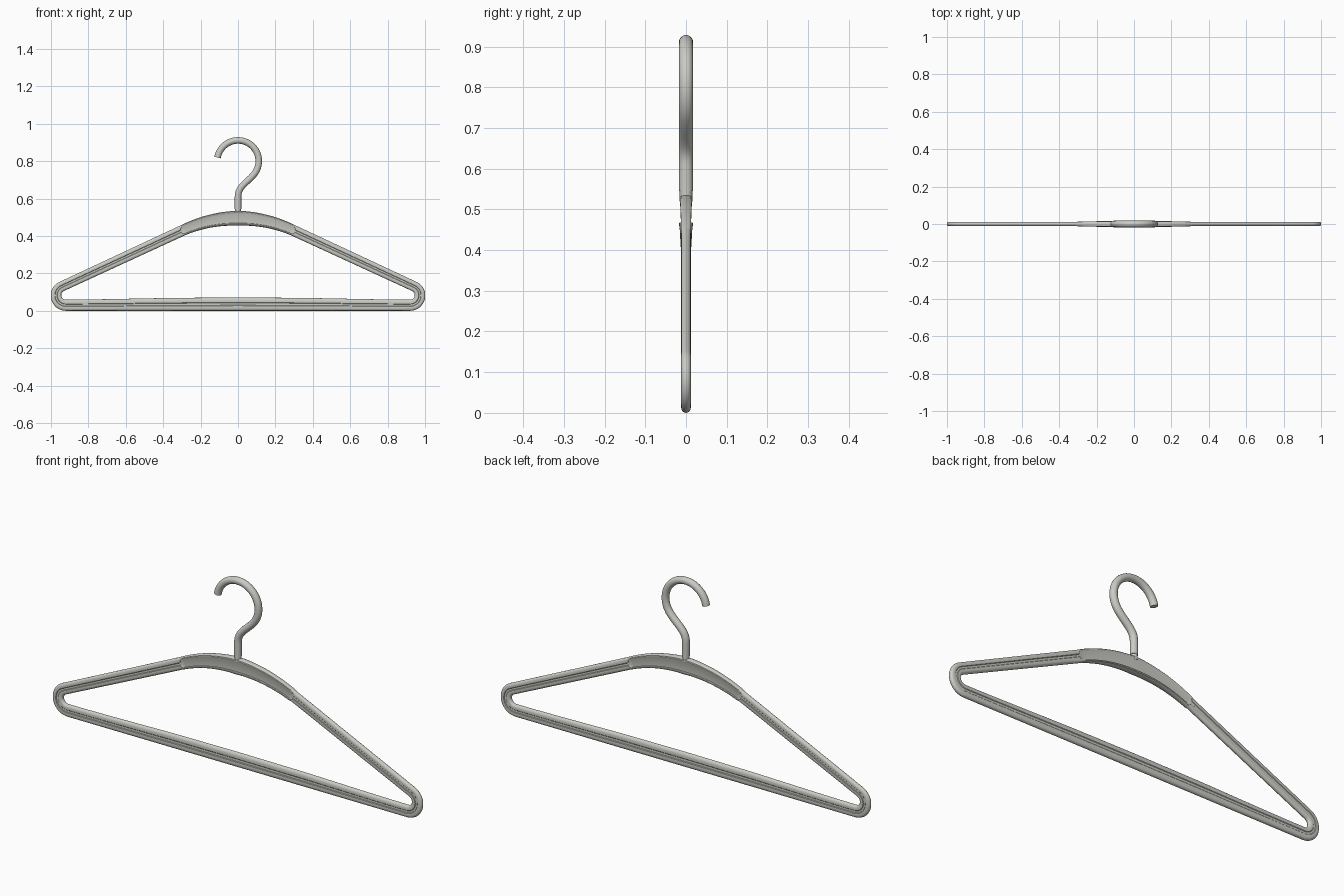
import bpy, bmesh, math
from mathutils import Vector

if "Cube" in bpy.data.objects:
    bpy.data.objects.remove(bpy.data.objects["Cube"])

mat = bpy.data.materials.new("light warm grey")
mat.diffuse_color = (0.6, 0.6, 0.56, 1)
mat.use_nodes = True
mat.node_tree.nodes["Principled BSDF"].inputs["Base Color"].default_value = mat.diffuse_color


def finish(ob):
    ob.data.materials.clear()
    ob.data.materials.append(mat)
    bpy.ops.object.select_all(action='DESELECT')
    ob.select_set(True)
    bpy.context.view_layer.objects.active = ob
    bpy.ops.object.shade_smooth_by_angle(angle=math.radians(32))


def closed_profile(half):
    # mirror a (v, y) half profile across y = 0
    return half + [(v, -y) for v, y in reversed(half[1:-1])]


# Cross-sections: v runs outward across the band, y is half thickness
ARM = closed_profile([(1, 0), (.97, .0045), (.86, .009), (.68, .0115), (.46, .012), (.24, .0117),
                      (.16, .0095), (-.16, .0095), (-.24, .0117), (-.46, .012),
                      (-.68, .0115), (-.86, .009), (-.97, .0045), (-1, 0)])
ARCH = closed_profile([(1, 0), (.98, .007), (.94, .0125), (.86, .0155), (.76, .016), (.68, .0145),
                       (.62, .0135), (-.5, .0105), (-.66, .0102), (-.70, .0165),
                       (-.78, .0178), (-.90, .0165), (-.97, .010), (-1, 0)])

# Right half of the frame: x, z, normal, half width, profile, thickness factor
SLOPE = math.radians(24.85)
R, r = 0.703, 0.0525
stations = []
N = 20
for i in range(N + 1):                       # thicker central arch
    f = i / N
    a = SLOPE * f
    n = (math.sin(a), math.cos(a))
    stations.append((R * n[0], .495 - R * (1 - n[1]), n, .040 - .011 * f, ARCH, 1 - .25 * f))
a = SLOPE
n = (math.sin(a), math.cos(a))
x0, z0 = stations[-1][:2]
cx, cz = .9205, .0825
x1, z1 = cx + r * n[0], cz + r * n[1]
for i in range(9):                           # straight arm
    f = .015 + .985 * i / 8
    stations.append((x0 + (x1 - x0) * f, z0 + (z1 - z0) * f, n, .029 - .002 * f, ARM, 1))
for i in range(1, 21):                       # rounded end
    f = i / 20
    b = math.radians(90) - SLOPE - f * (math.pi - SLOPE)
    n = (math.cos(b), math.sin(b))
    stations.append((cx + r * n[0], cz + r * n[1], n, .027 + .003 * f, ARM, 1))
for x, h in ((.85, .030), (.7, .031), (.5, .033), (.35, .0345), (.18, .035), (0, .0355)):
    stations.append((x, h, (0, -1), h, ARM, 1))   # trouser bar

# Mirror to a full closed loop
loop = stations + [(-x, z, (-n[0], n[1]), h, p, t)
                   for x, z, n, h, p, t in reversed(stations[1:-1])]

bm = bmesh.new()
rings = []
for x, z, n, h, prof, t in loop:
    rings.append([bm.verts.new((x + n[0] * v * h, y * t, z + n[1] * v * h)) for v, y in prof])
K = len(ARM)
for i, ring in enumerate(rings):
    nxt = rings[(i + 1) % len(rings)]
    for k in range(K):
        bm.faces.new((ring[k], ring[(k + 1) % K], nxt[(k + 1) % K], nxt[k]))
bmesh.ops.recalc_face_normals(bm, faces=bm.faces)
me = bpy.data.meshes.new("hanger_frame")
bm.to_mesh(me)
bm.free()
frame = bpy.data.objects.new("hanger_frame", me)
bpy.context.collection.objects.link(frame)
finish(frame)

# Hook: round wire, circular top, S-bend into the stem
hr, hc = .111, .800
path = [(hr * math.cos(math.radians(d)), hc + hr * math.sin(math.radians(d)))
        for d in range(170, -41, -6)]
p0 = Vector(path[-1])
d0 = Vector((math.sin(math.radians(-40)), -math.cos(math.radians(-40))))
p3 = Vector((0, .61))
p1, p2 = p0 + d0 * .06, p3 + Vector((0, .055))
for i in range(1, 15):
    s = i / 14
    q = p0 * (1 - s)**3 + p1 * 3 * s * (1 - s)**2 + p2 * 3 * s * s * (1 - s) + p3 * s**3
    path.append((q.x, q.y))
path.append((0, .545))
cu = bpy.data.curves.new("hook", 'CURVE')
cu.dimensions = '3D'
cu.bevel_depth = .0175
cu.bevel_resolution = 6
cu.use_fill_caps = True
sp = cu.splines.new('POLY')
sp.points.add(len(path) - 1)
for pt, (x, z) in zip(sp.points, path):
    pt.co = (x, 0, z, 1)
hook = bpy.data.objects.new("hook", cu)
bpy.context.collection.objects.link(hook)
bpy.context.view_layer.objects.active = hook
hook.select_set(True)
frame.select_set(False)
bpy.ops.object.convert(target='MESH')
finish(bpy.context.view_layer.objects.active)

# Collar where the stem enters the frame
bpy.ops.mesh.primitive_cylinder_add(vertices=24, radius=.0155, depth=.03, location=(0, 0, .534))
collar = bpy.context.object
collar.name = "stem_collar"
finish(collar)
